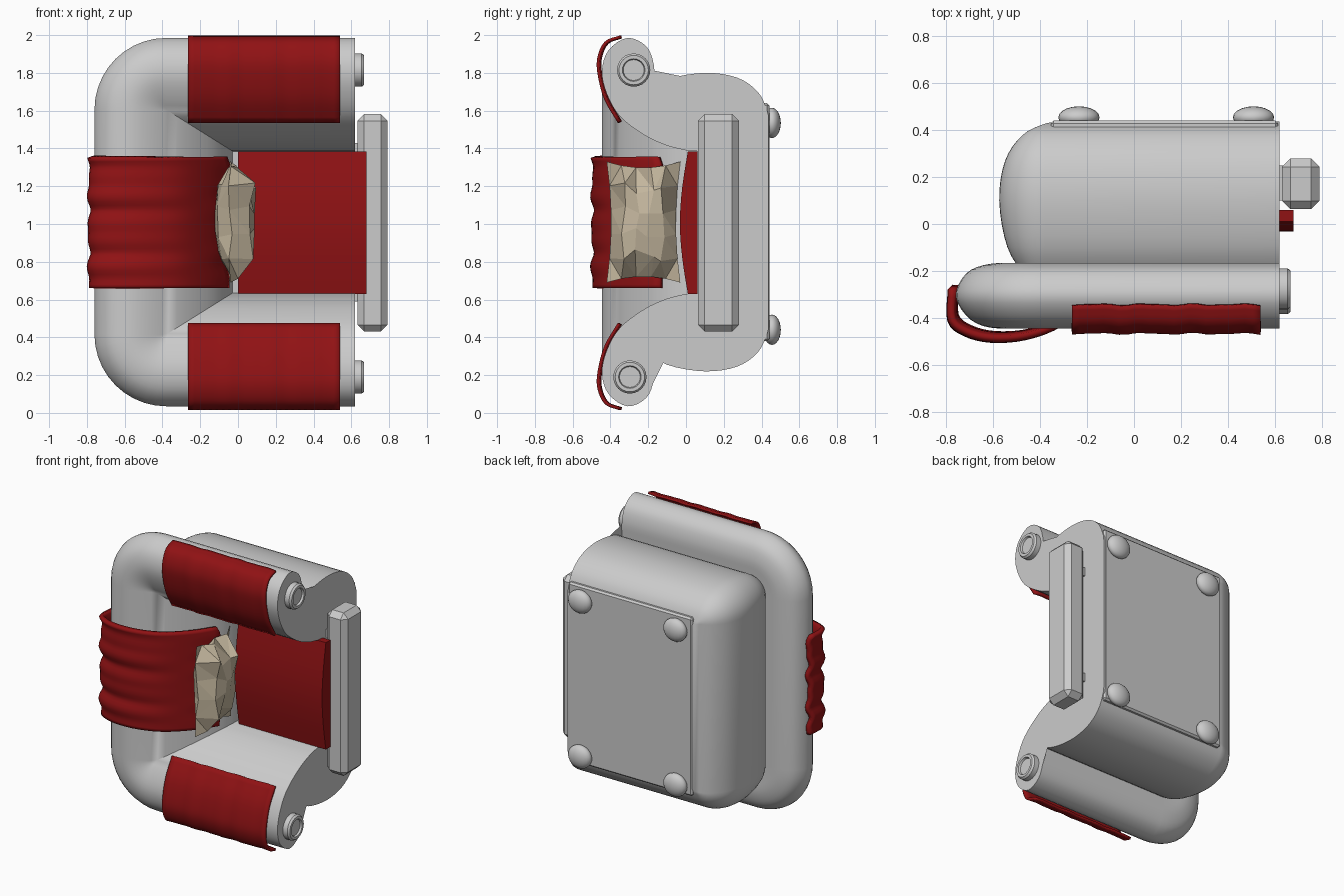
import bpy, bmesh, math, random
from mathutils import Vector

if "Cube" in bpy.data.objects:
    bpy.data.objects.remove(bpy.data.objects["Cube"])

random.seed(4)
MID = 1.01  # height of the mirror plane


def material(name, rgb):
    m = bpy.data.materials.new(name)
    m.diffuse_color = (*rgb, 1)
    m.use_nodes = True
    m.node_tree.nodes["Principled BSDF"].inputs["Base Color"].default_value = m.diffuse_color
    return m


RED = material("red_cloth", (0.28, 0.006, 0.007))
TAN = material("tan_cloth", (0.55, 0.47, 0.34))


def finish(name, bm, mat=None, angle=35):
    bmesh.ops.remove_doubles(bm, verts=bm.verts, dist=0.0005)
    bmesh.ops.recalc_face_normals(bm, faces=bm.faces)
    me = bpy.data.meshes.new(name)
    bm.to_mesh(me)
    bm.free()
    ob = bpy.data.objects.new(name, me)
    bpy.context.collection.objects.link(ob)
    if mat:
        me.materials.append(mat)
    if angle:
        bpy.ops.object.select_all(action='DESELECT')
        ob.select_set(True)
        bpy.context.view_layer.objects.active = ob
        bpy.ops.object.shade_smooth_by_angle(angle=math.radians(angle))
    return ob


def spline(pts, n=4):
    """Catmull-Rom curve through 2D points."""
    p = [Vector(q) for q in pts]
    p = [2 * p[0] - p[1]] + p + [2 * p[-1] - p[-2]]
    out = []
    for a, b, c, d in zip(p, p[1:], p[2:], p[3:]):
        for k in range(n):
            t = k / n
            out.append(0.5 * (2 * b + (c - a) * t + (2 * a - 5 * b + 4 * c - d) * t * t
                              + (3 * b - a - 3 * c + d) * t ** 3))
    return out + [p[-2]]


def grid_faces(bm, rows):
    for r, s in zip(rows, rows[1:]):
        for i in range(len(r) - 1):
            bm.faces.new((r[i], r[i + 1], s[i + 1], s[i]))


def box(name, lo, hi, bevel=0, seg=1, mat=None):
    bm = bmesh.new()
    bmesh.ops.create_cube(bm, size=1)
    for v in bm.verts:
        v.co = [(a + b) / 2 + c * (b - a) for a, b, c in zip(lo, hi, v.co)]
    if bevel:
        bmesh.ops.bevel(bm, geom=bm.edges[:], offset=bevel, segments=seg,
                        profile=0.5, affect='EDGES')
    return finish(name, bm, mat, 25)


# Shell: one (y, z) section swept around a U with rounded outer, mitred inner corners
TOP, LEFT, RIGHT, R = 1.985, -0.76, 0.62, 0.38
section = [Vector((0.06, 1.385))]
section += spline([(0.0, 1.39), (-0.1, 1.415), (-0.22, 1.47), (-0.35, 1.57), (-0.42, 1.69),
                   (-0.445, 1.81), (-0.41, 1.92), (-0.31, 1.985), (-0.21, 1.94),
                   (-0.17, 1.84), (-0.17, 1.72)])
section += spline([(-0.24, 1.68), (-0.1, 1.765), (0.1, 1.80), (0.27, 1.775),
                   (0.38, 1.70), (0.43, 1.60), (0.438, 1.55)])
bm = bmesh.new()
rows = []
for y, z in section:
    d = TOP - z
    r = max(R - d, 0)
    cx = LEFT + d + max(d - R, 0) * 0.6 + r
    cz = z - r
    half = [(RIGHT, z)]
    for k in range(11):
        a = math.pi / 2 * (1 + k / 10)
        half.append((cx + r * math.cos(a), cz + r * math.sin(a)))
    path = half + [(x, 2 * MID - w) for x, w in reversed(half)]
    rows.append([bm.verts.new((x, y, w)) for x, w in path])
grid_faces(bm, rows)
bm.faces.new([r[0] for r in rows] + [r[-1] for r in reversed(rows)])
bm.faces.new(rows[0])
bm.faces.new(rows[-1])
finish("shell", bm)

# Back plate and four knob feet
box("back_plate", (-0.355, 0.3, 0.38), (0.615, 0.441, 1.64), 0.012)
for x in (-0.235, 0.51):
    for z in (0.44, 1.535):
        bm = bmesh.new()
        bmesh.ops.create_uvsphere(bm, u_segments=20, v_segments=12, radius=1)
        for v in bm.verts:
            v.co = (x + v.co.x * 0.088, 0.455 + v.co.y * 0.047, z + v.co.z * 0.08)
        finish("knob_foot", bm, None, 60)

# Ringed end caps on the arm tubes
for y, z in ((-0.277, 1.815), (-0.297, 0.19)):
    bm = bmesh.new()
    prof = [(0.60, 0.088), (0.655, 0.088), (0.668, 0.078), (0.668, 0.06), (0.655, 0.055), (0.655, 0)]
    rows = [[bm.verts.new((x, y + r * math.cos(k * math.pi / 12), z + r * math.sin(k * math.pi / 12)))
             for k in range(25)] for x, r in prof]
    grid_faces(bm, rows)
    finish("arm_end_cap", bm)

# Front rail with two small mounting blocks
box("front_rail", (0.632, 0.063, 0.43), (0.792, 0.28, 1.582), 0.036, 1)
for z in (0.62, 1.4):
    box("rail_mount", (0.6, 0.1, z - 0.03), (0.65, 0.25, z + 0.03))


# Wrinkled cloth covers
def cover(name, pts, t0, t1, steps, place, wrinkle, thick):
    bm = bmesh.new()
    prof = spline(pts, 4)
    rows = []
    for i in range(steps + 1):
        t = t0 + (t1 - t0) * i / steps
        w = wrinkle * (math.sin(t * 31) + 0.7 * math.sin(t * 53 + 1)) / 1.7
        rows.append([bm.verts.new(place(p, t, w)) for p in prof])
    grid_faces(bm, rows)
    ob = finish(name, bm, RED, 40)
    s = ob.modifiers.new("thickness", 'SOLIDIFY')
    s.thickness = thick
    s.offset = 0
    return ob


arm = [(-0.345, 1.99), (-0.42, 1.96), (-0.457, 1.88), (-0.455, 1.79), (-0.42, 1.66), (-0.35, 1.54)]
for name, flip in (("upper_arm_cover", False), ("lower_arm_cover", True)):
    cover(name, arm, -0.265, 0.54, 24,
          lambda p, t, w, f=flip: (t, p.x + w, 2 * MID - p.y - 0.008 if f else p.y), 0.005, 0.016)
cover("side_cover", [(-0.77, -0.27), (-0.772, -0.40), (-0.71, -0.455), (-0.6, -0.482),
                     (-0.45, -0.47), (-0.3, -0.41), (-0.16, -0.28), (-0.06, -0.135)],
      0.66, 1.355, 36, lambda p, t, w: (p.x + w, p.y + w, t), 0.011, 0.03)

# Seat pad, bulging towards the front
bm = bmesh.new()
pad = [(0.06, 0.63)] + [(0.01 - 0.042 * math.sin(math.pi * k / 12), 0.63 + 0.755 * k / 12)
                        for k in range(13)] + [(0.06, 1.385)]
ends = [[bm.verts.new((x, y, z)) for y, z in pad] for x in (0.0, 0.68)]
grid_faces(bm, [e + [e[0]] for e in ends])
for e in ends:
    bm.faces.new(e)
finish("seat_pad", bm, RED)

# Crumpled low-poly cushion: two bulged grids sharing a pinched seam
bm = bmesh.new()
N = 5
seam = {}
for side in (-1, 1):
    rows = []
    for i in range(N + 1):
        row = []
        for j in range(N + 1):
            u, v = 2 * i / N - 1, 2 * j / N - 1
            edge = abs(u) == 1 or abs(v) == 1
            if edge and (i, j) in seam:
                row.append(seam[i, j])
                continue
            x = -0.025 if edge else -0.02 + side * (0.105 if abs(u) < 0.5 and abs(v) < 0.5 else 0.085)
            x += random.uniform(-0.03, 0.03) * (1 if edge or abs(u * v) > 0.3 else 0.2)
            y = -0.225 + 0.195 * u * (1 - 0.12 * (1 - v * v))
            z = MID + 0.32 * v * (1 - 0.1 * (1 - u * u))
            if not edge:
                y += random.uniform(-0.02, 0.02)
                z += random.uniform(-0.03, 0.03)
            vert = bm.verts.new((x, y, z))
            if edge:
                seam[i, j] = vert
            row.append(vert)
        rows.append(row)
    grid_faces(bm, rows)
bmesh.ops.triangulate(bm, faces=[f for f in bm.faces if any(len(e.link_faces) and v in seam.values()
                                                            for v in f.verts for e in f.edges)])
finish("cushion", bm, TAN, 0)
